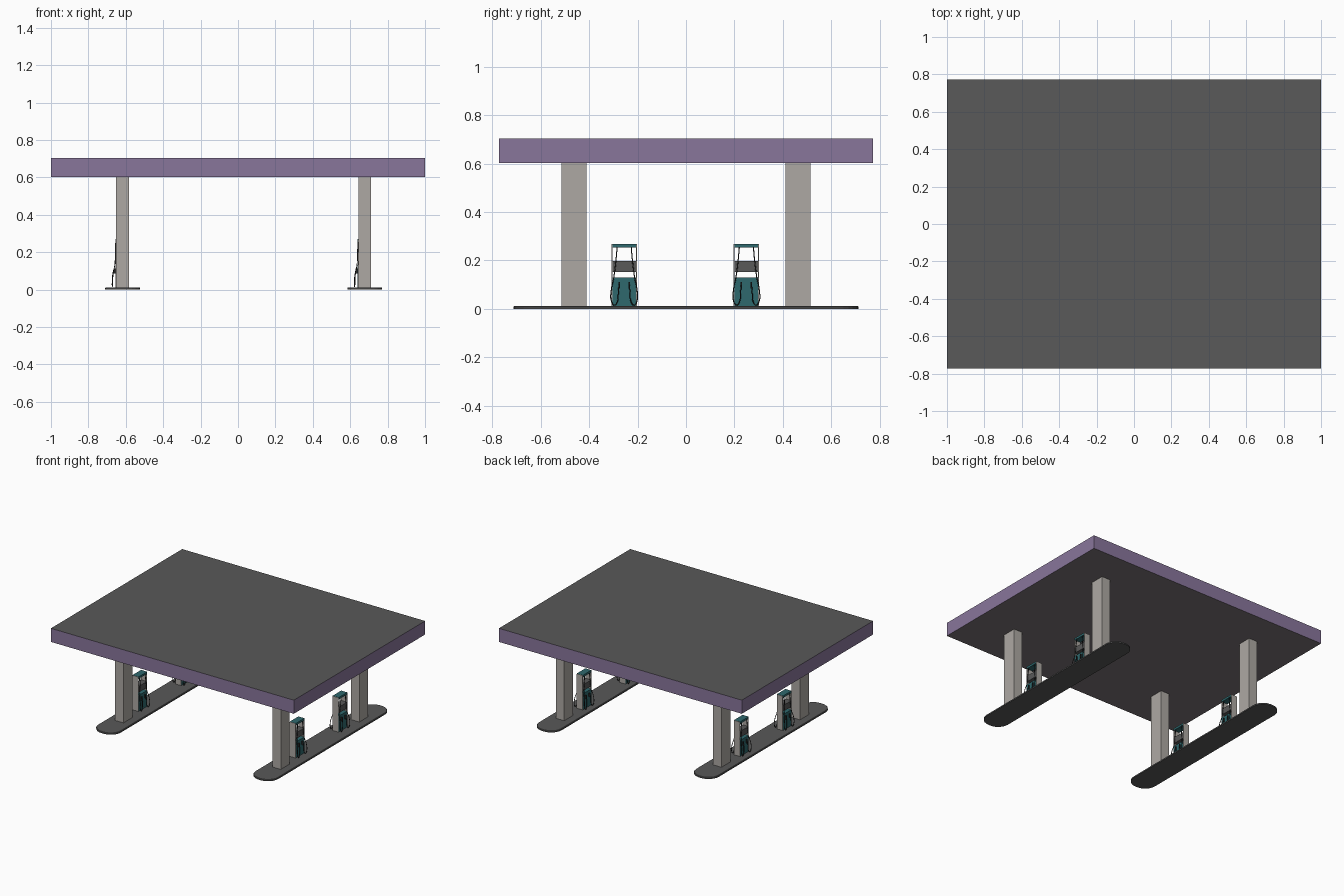
import bpy, bmesh, math

if "Cube" in bpy.data.objects:
    bpy.data.objects.remove(bpy.data.objects["Cube"])


def material(name, rgb):
    m = bpy.data.materials.new(name)
    m.diffuse_color = (*rgb, 1)
    m.use_nodes = True
    m.node_tree.nodes["Principled BSDF"].inputs["Base Color"].default_value = m.diffuse_color
    return m


DARK = material("dark grey", (0.10, 0.10, 0.10))
CEILING = material("ceiling grey", (0.20, 0.175, 0.185))
PURPLE = material("purple", (0.25, 0.18, 0.33))
STONE = material("warm grey", (0.42, 0.395, 0.37))
TEAL = material("teal", (0.028, 0.14, 0.155))
BLACK = material("black", (0.02, 0.02, 0.02))


def finish(name, bm, *mats):
    bmesh.ops.recalc_face_normals(bm, faces=bm.faces)
    me = bpy.data.meshes.new(name)
    bm.to_mesh(me)
    bm.free()
    for m in mats:
        me.materials.append(m)
    ob = bpy.data.objects.new(name, me)
    bpy.context.collection.objects.link(ob)
    return ob


def box(name, x0, x1, y0, y1, z0, z1, *mats):
    bm = bmesh.new()
    bmesh.ops.create_cube(bm, size=1)
    for v in bm.verts:
        v.co = ((x0 + x1) / 2 + v.co.x * (x1 - x0),
                (y0 + y1) / 2 + v.co.y * (y1 - y0),
                (z0 + z1) / 2 + v.co.z * (z1 - z0))
    return finish(name, bm, *mats)


def island(cx):
    # long kerb with rounded ends and a small chamfer on the top edge
    w, l, r = 0.093, 0.712, 0.085
    bm = bmesh.new()
    verts = []
    for sx, sy, start in ((1, 1, 0), (-1, 1, 90), (-1, -1, 180), (1, -1, 270)):
        for i in range(7):
            a = math.radians(start + i * 15)
            verts.append(bm.verts.new((cx + sx * (w - r) + r * math.cos(a),
                                       sy * (l - r) + r * math.sin(a), 0)))
    base = bm.faces.new(verts)
    ext = bmesh.ops.extrude_face_region(bm, geom=[base])
    top = [v for v in ext["geom"] if isinstance(v, bmesh.types.BMVert)]
    bmesh.ops.translate(bm, vec=(0, 0, 0.012), verts=top)
    edges = [e for e in bm.edges if all(v.co.z > 0.01 for v in e.verts)]
    bmesh.ops.bevel(bm, geom=edges, offset=0.003, segments=1, affect='EDGES')
    finish("island", bm, DARK)


def hose(cx, cy, sx, sy):
    # drops from the pump head, loops outwards near the kerb, returns to the nozzle
    path = [(0.024, 0.029, 0.256), (0.026, 0.034, 0.20), (0.029, 0.043, 0.13),
            (0.040, 0.053, 0.08), (0.043, 0.052, 0.03), (0.042, 0.040, 0.016),
            (0.040, 0.029, 0.028), (0.039, 0.024, 0.07), (0.034, 0.021, 0.105)]
    cu = bpy.data.curves.new("hose", 'CURVE')
    cu.dimensions = '3D'
    cu.bevel_depth = 0.0022
    cu.bevel_resolution = 1
    cu.resolution_u = 4
    cu.use_fill_caps = True
    sp = cu.splines.new('BEZIER')
    sp.bezier_points.add(len(path) - 1)
    for p, (x, y, z) in zip(sp.bezier_points, path):
        p.co = (cx + sx * x, cy + sy * y, z)
        p.handle_left_type = p.handle_right_type = 'AUTO'
    cu.materials.append(BLACK)
    ob = bpy.data.objects.new("hose", cu)
    bpy.context.collection.objects.link(ob)
    # nozzle resting on the lower cabinet
    x0, x1 = sorted((cx + sx * 0.024, cx + sx * 0.036))
    y = cy + sy * 0.021
    box("nozzle", x0, x1, y - 0.003, y + 0.003, 0.085, 0.112, BLACK)


def pump(cx, cy):
    # open frame: side posts carrying cabinet, display and head, with gaps between
    for s in (-1, 1):
        y0, y1 = sorted((cy + s * 0.0485, cy + s * 0.0525))
        box("side_post", cx - 0.024, cx + 0.024, y0, y1, 0.01, 0.268, STONE)
    for name, z0, z1, mat in (("cabinet", 0.01, 0.13, TEAL), ("display", 0.152, 0.197, DARK),
                              ("head", 0.254, 0.269, TEAL)):
        box(name, cx - 0.025, cx + 0.025, cy - 0.049, cy + 0.049, z0, z1, mat)
    for sx in (-1, 1):
        for sy in (-1, 1):
            hose(cx, cy, sx, sy)


# canopy: purple fascia, dark roof and lighter ceiling
canopy = box("canopy", -1, 1, -0.772, 0.772, 0.602, 0.703, DARK, PURPLE, CEILING)
for f in canopy.data.polygons:
    f.material_index = 0 if f.normal.z > 0.5 else 2 if f.normal.z < -0.5 else 1

# two islands, each with two columns and two double-sided pumps
for cx in (-0.617, 0.678):
    island(cx)
    for s in (-1, 1):
        box("column", cx - 0.035, cx + 0.034, s * 0.462 - 0.052, s * 0.462 + 0.052,
            0.008, 0.604, STONE)
        pump(cx - 0.013, s * 0.252 - 0.003)
